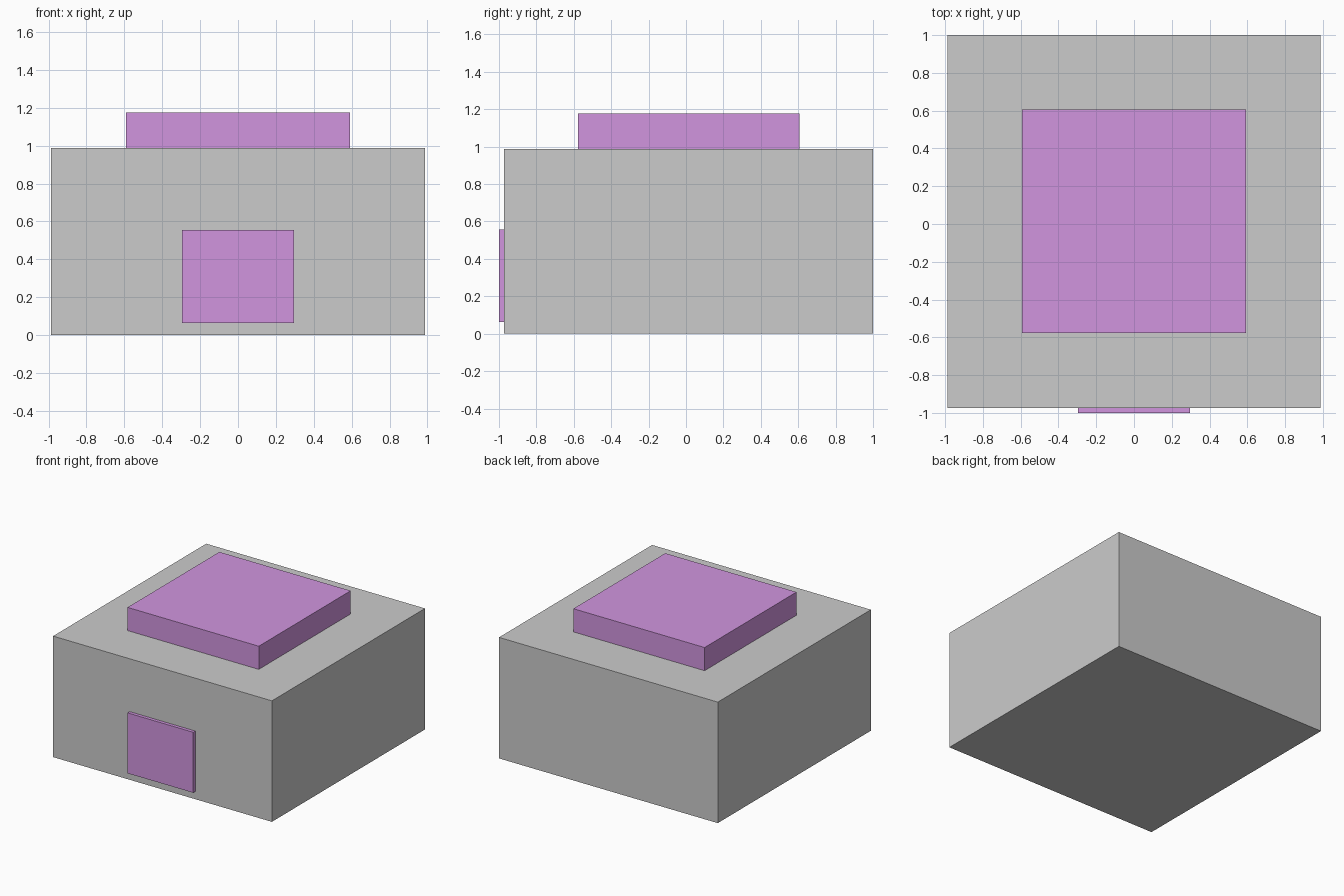
import bpy
import bmesh
from mathutils import Vector

if "Cube" in bpy.data.objects:
    bpy.data.objects.remove(bpy.data.objects["Cube"])

purple = bpy.data.materials.new("purple")
purple.diffuse_color = (0.64, 0.30, 0.74, 1.0)
purple.use_nodes = True
purple.node_tree.nodes["Principled BSDF"].inputs["Base Color"].default_value = purple.diffuse_color


def box(name, lo, hi, material=None):
    """Flat-faced box between two opposite corners."""
    lo, hi = Vector(lo), Vector(hi)
    bm = bmesh.new()
    bmesh.ops.create_cube(bm, size=1)
    bmesh.ops.scale(bm, vec=hi - lo, verts=bm.verts)
    mesh = bpy.data.meshes.new(name)
    bm.to_mesh(mesh)
    bm.free()
    obj = bpy.data.objects.new(name, mesh)
    obj.location = (lo + hi) / 2
    bpy.context.collection.objects.link(obj)
    if material:
        mesh.materials.append(material)
    return obj


# Main block
box("body", (-0.987, -0.973, 0), (0.987, 1.0, 0.987))
# Raised slab on the roof, sunk slightly into the body
box("roof_slab", (-0.592, -0.578, 0.979), (0.592, 0.606, 1.176), purple)
# Thin door panel on the front, set into the wall
box("door", (-0.296, -1.0, 0.063), (0.296, -0.951, 0.556), purple)
